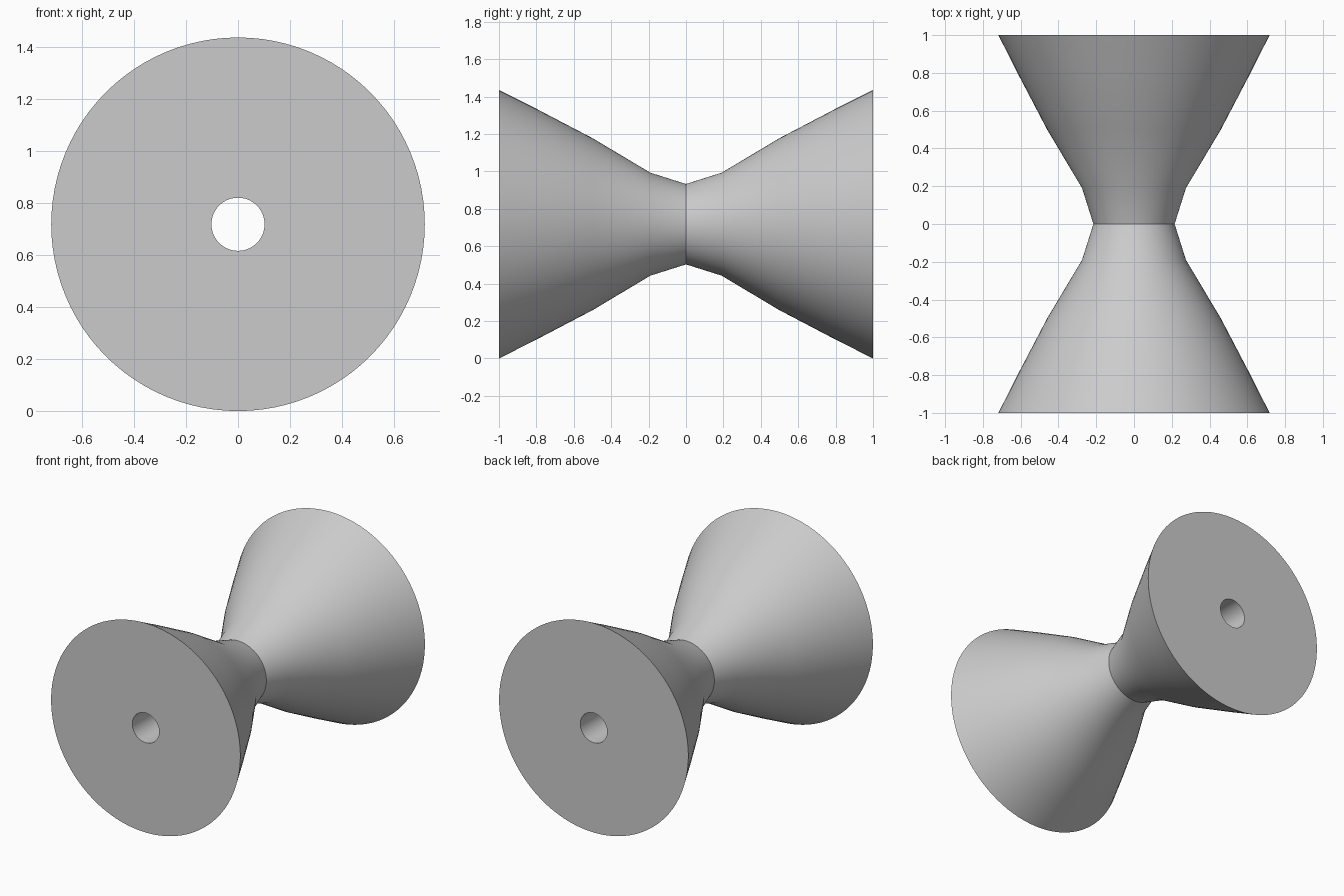
import bpy
import bmesh
import math

if "Cube" in bpy.data.objects:
    bpy.data.objects.remove(bpy.data.objects["Cube"])

R = 0.718          # end radius, also the axle height
HOLE = 0.102       # bore radius
SEGMENTS = 96

# Half profile as (distance from the waist, radius)
half = [(0.0, 0.215), (0.19, 0.275), (0.50, 0.46), (0.80, 0.617), (1.0, R)]
outer = [(-y, r) for y, r in reversed(half[1:])] + half
# Closed loop: outer surface, back cap, bore, front cap
profile = outer + [(1.0, HOLE), (-1.0, HOLE)]

# Revolve the profile around the y axis
bm = bmesh.new()
rings = []
for i in range(SEGMENTS):
    a = 2 * math.pi * i / SEGMENTS
    rings.append([bm.verts.new((r * math.cos(a), y, R + r * math.sin(a)))
                  for y, r in profile])
n = len(profile)
for i in range(SEGMENTS):
    a, b = rings[i], rings[(i + 1) % SEGMENTS]
    for j in range(n):
        k = (j + 1) % n
        bm.faces.new((a[j], a[k], b[k], b[j]))
bmesh.ops.recalc_face_normals(bm, faces=bm.faces)

mesh = bpy.data.meshes.new("spool")
bm.to_mesh(mesh)
bm.free()
spool = bpy.data.objects.new("spool", mesh)
bpy.context.collection.objects.link(spool)

# Plain grey finish
grey = bpy.data.materials.new("light_grey")
grey.diffuse_color = (0.6, 0.6, 0.6, 1.0)
grey.use_nodes = True
grey.node_tree.nodes["Principled BSDF"].inputs["Base Color"].default_value = grey.diffuse_color
mesh.materials.append(grey)

# Smooth sides, sharp rims and waist
bpy.context.view_layer.objects.active = spool
spool.select_set(True)
bpy.ops.object.shade_smooth_by_angle(angle=math.radians(30))
